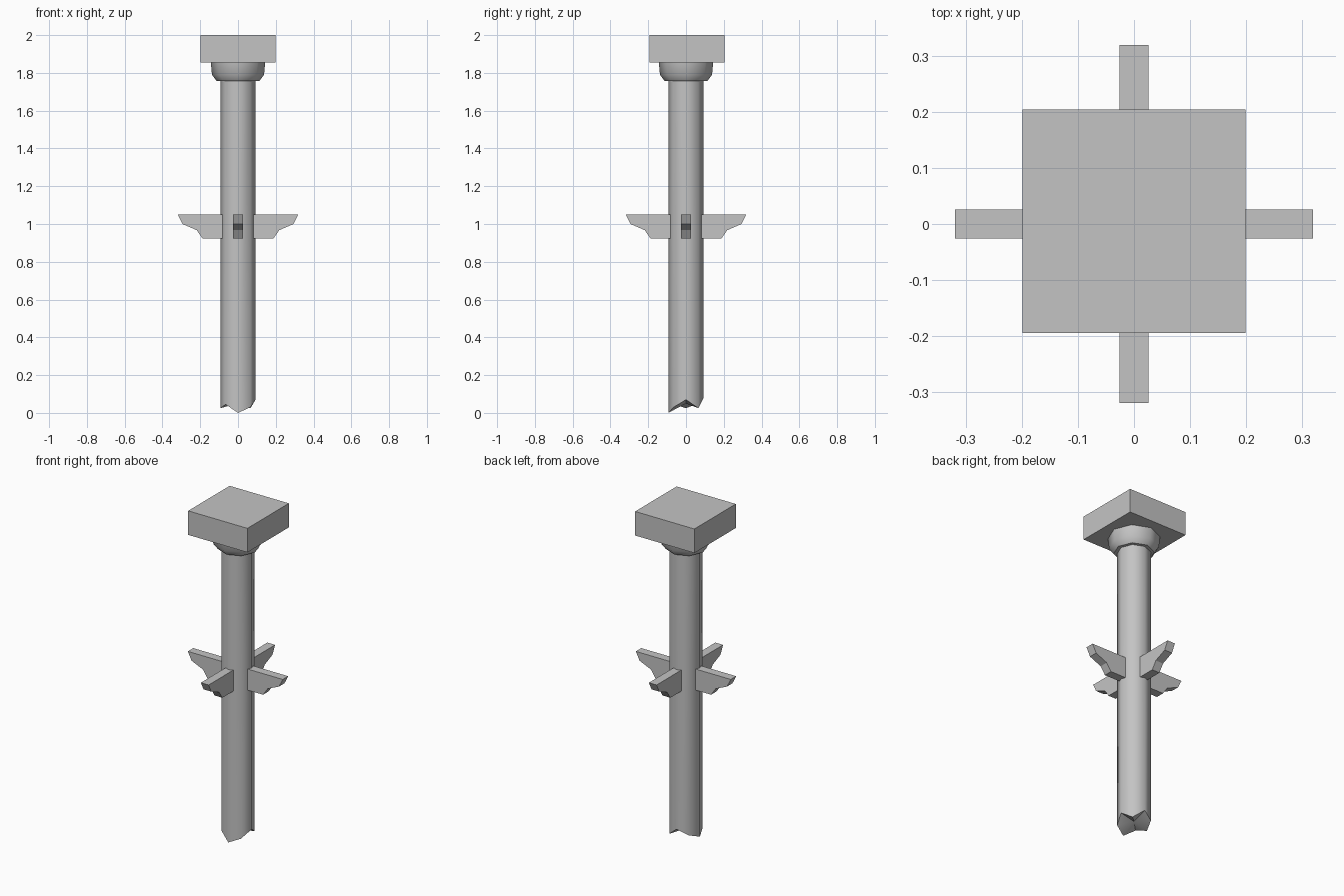
import bpy, bmesh
from math import sin, cos, pi, radians

cube = bpy.data.objects.get("Cube")
if cube:
    bpy.data.objects.remove(cube, do_unlink=True)

grey = bpy.data.materials.new("stone_grey")
grey.use_nodes = True
colour = (0.55, 0.55, 0.55, 1)
grey.diffuse_color = colour
grey.node_tree.nodes["Principled BSDF"].inputs["Base Color"].default_value = colour


def finish(name, bm, smooth=False):
    bmesh.ops.recalc_face_normals(bm, faces=bm.faces)
    mesh = bpy.data.meshes.new(name)
    bm.to_mesh(mesh)
    bm.free()
    mesh.materials.append(grey)
    obj = bpy.data.objects.new(name, mesh)
    bpy.context.collection.objects.link(obj)
    if smooth:
        bpy.ops.object.select_all(action="DESELECT")
        obj.select_set(True)
        bpy.context.view_layer.objects.active = obj
        bpy.ops.object.shade_smooth_by_angle(angle=radians(50))
    return obj


def ring(bm, radius, heights):
    """Eight-sided ring with corners on the axes."""
    return [bm.verts.new((radius * cos(i * pi / 4), radius * sin(i * pi / 4), z))
            for i, z in enumerate(heights)]


def bridge(bm, a, b):
    for i in range(8):
        j = (i + 1) % 8
        bm.faces.new((a[i], a[j], b[j], b[i]))


# Octagonal shaft with a broken lower end
bm = bmesh.new()
broken = [0.07, 0.025, 0.08, 0.05, 0.025, 0.045, 0.0, 0.03]
low = ring(bm, 0.093, broken)
high = ring(bm, 0.093, [1.8] * 8)
bridge(bm, low, high)
bm.faces.new(high)
centre = bm.verts.new((0, 0, 0.05))
for i in range(8):
    bm.faces.new((low[i], centre, low[(i + 1) % 8]))
finish("shaft", bm, True)

# Collar under the top slab
bm = bmesh.new()
rings = [ring(bm, r, [z] * 8) for r, z in ((0.113, 1.757), (0.138, 1.79), (0.144, 1.857))]
for a, b in zip(rings, rings[1:]):
    bridge(bm, a, b)
bm.faces.new(rings[0])
bm.faces.new(rings[-1])
finish("collar", bm, True)

# Square top slab
bm = bmesh.new()
bmesh.ops.create_cube(bm, size=1)
for v in bm.verts:
    v.co = (v.co.x * 0.398, v.co.y * 0.398 + 0.005, 1.927 + v.co.z * 0.146)
finish("top_slab", bm)

# Four stepped brackets around the shaft
profile = [(0.08, 1.05), (0.319, 1.05), (0.294, 1.0),
           (0.218, 0.967), (0.187, 0.922), (0.08, 0.922)]
for i, side in enumerate(("left", "back", "right", "front")):
    bm = bmesh.new()
    face = bm.faces.new([bm.verts.new((r, -0.026, z)) for r, z in profile])
    out = bmesh.ops.extrude_face_region(bm, geom=[face])["geom"]
    bmesh.ops.translate(bm, vec=(0, 0.052, 0),
                        verts=[g for g in out if isinstance(g, bmesh.types.BMVert)])
    bracket = finish(side + "_bracket", bm)
    bracket.rotation_euler.z = i * pi / 2
